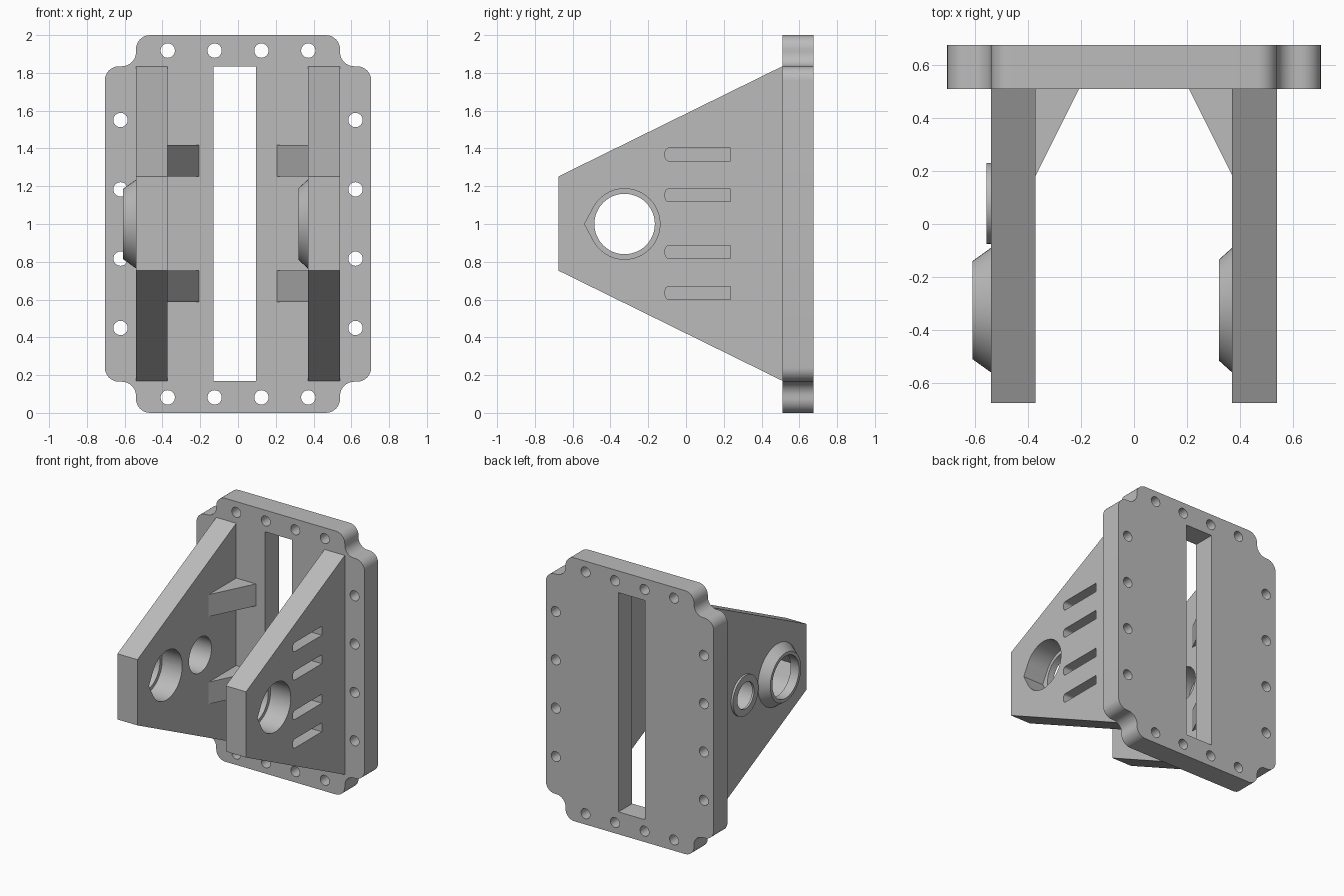
import bpy, bmesh
from math import sin, cos, pi, acos, radians

cube = bpy.data.objects.get("Cube")
if cube:
    bpy.data.objects.remove(cube, do_unlink=True)

grey = bpy.data.materials.new("plain grey")
grey.use_nodes = True
grey.diffuse_color = (0.5, 0.5, 0.5, 1)
grey.node_tree.nodes["Principled BSDF"].inputs["Base Color"].default_value = (0.5, 0.5, 0.5, 1)


def finish(name, bm):
    bmesh.ops.recalc_face_normals(bm, faces=bm.faces)
    mesh = bpy.data.meshes.new(name)
    bm.to_mesh(mesh)
    bm.free()
    mesh.materials.append(grey)
    obj = bpy.data.objects.new(name, mesh)
    bpy.context.collection.objects.link(obj)
    return obj


def prism(name, profiles, axis, lo, hi):
    """Extrude closed outlines along an axis; the outlines use the other two axes in order."""
    bm = bmesh.new()
    for pts in profiles:
        def ring(d):
            return [bm.verts.new((p[:axis] + (d,) + p[axis:])) for p in pts]
        a, b = ring(lo), ring(hi)
        bm.faces.new(a)
        bm.faces.new(b)
        for i in range(len(a)):
            j = (i + 1) % len(a)
            bm.faces.new((a[i], a[j], b[j], b[i]))
    return finish(name, bm)


def arc(u, v, r, start, end, n):
    step = (end - start) / n
    return [(u + r * cos(start + step * i), v + r * sin(start + step * i)) for i in range(n + 1)]


def circle(u, v, r, n=32):
    return arc(u, v, r, 0, 2 * pi, n)[:-1]


def teardrop(u, v, r, tip):
    """Circle drawn out to a point toward -u."""
    a = pi - acos(r / tip)
    return arc(u, v, r, -a, a, 48) + [(u - tip, v)]


def box(u0, u1, v0, v1):
    return [(u0, v0), (u1, v0), (u1, v1), (u0, v1)]


def cut(obj, cutter):
    mod = obj.modifiers.new("cut", 'BOOLEAN')
    mod.operation = 'DIFFERENCE'
    mod.solver = 'EXACT'
    mod.object = cutter
    bpy.context.view_layer.objects.active = obj
    bpy.ops.object.modifier_apply(modifier=mod.name)
    bpy.data.objects.remove(cutter, do_unlink=True)


def boss(name, x, height, y, bore, base, top):
    """Raised ring pointing to -x."""
    section = [(bore, 0), (base, 0), (top, height), (bore, height)]
    n = 48
    bm = bmesh.new()
    rings = [[bm.verts.new((x - h, y + r * cos(2 * pi * i / n), 1 + r * sin(2 * pi * i / n)))
              for i in range(n)] for r, h in section]
    for k in range(4):
        a, b = rings[k], rings[(k + 1) % 4]
        for i in range(n):
            j = (i + 1) % n
            bm.faces.new((a[i], a[j], b[j], b[i]))
    return finish(name, bm)


# Mounting plate: one corner with convex, concave, convex rounding, mirrored round
R = 0.075
corner = (arc(0.705 - R, 1.835 - R, R, 0, pi / 2, 8)
          + arc(0.54 + R, 1.835 + R, R, -pi / 2, -pi, 8)
          + arc(0.54 - R, 2 - R, R, 0, pi / 2, 8))
right_top = [p for i, p in enumerate(corner) if i == 0 or
             abs(p[0] - corner[i - 1][0]) + abs(p[1] - corner[i - 1][1]) > 1e-4]
top_half = right_top + [(-x, z) for x, z in reversed(right_top)]
outline = top_half + [(x, 2 - z) for x, z in reversed(top_half)]
plate = prism("mounting_plate", [outline], 1, 0.51, 0.675)

# Centre window and bolt holes
holes = [box(-0.13, 0.095, 0.17, 1.835)]
for side in (-1, 1):
    for k in (-1.5, -0.5, 0.5, 1.5):
        holes.append(circle(k * 0.248, 1 + side * 0.918, 0.038, 24))
        holes.append(circle(side * 0.622, 1 + k * 0.367, 0.038, 24))
cut(plate, prism("plate_cutter", holes, 1, 0.4, 0.8))

# Side cheeks
cheek = [(0.51, 0.17), (0.51, 1.835), (-0.675, 1.252), (-0.675, 0.753)]
left_cheek = prism("left_cheek", [cheek], 0, 0.37, 0.54)
right_cheek = prism("right_cheek", [cheek], 0, -0.54, -0.372)
SHAFT, PIN = -0.325, 0.078
seat = teardrop(SHAFT, 1, 0.187, 0.212)
cut(left_cheek, prism("left_seat_cutter", [seat], 0, 0.3, 0.6))
cut(right_cheek, prism("right_seat_cutter", [seat, circle(PIN, 1, 0.135, 48)], 0, -0.6, -0.3))

# Blind slots in the left cheek, rounded at the front end
slots = []
for z in (0.635, 0.852, 1.152, 1.368):
    h, r = 0.034, 0.02
    slots.append([(0.235, z - h), (0.235, z + h)]
                 + arc(-0.11 + r, z + h - r, r, pi / 2, pi, 4)
                 + arc(-0.11 + r, z - h + r, r, pi, 1.5 * pi, 4))
cut(left_cheek, prism("slot_cutter", slots, 0, 0.44, 0.6))

# Bearing bosses, whose smaller bore forms the lip behind each seat
boss("left_bearing_boss", 0.37, 0.05, SHAFT, 0.16, 0.235, 0.19)
boss("right_bearing_boss", -0.54, 0.07, SHAFT, 0.16, 0.235, 0.185)
boss("right_small_boss", -0.54, 0.016, PIN, 0.1, 0.153, 0.153)

# Triangular gussets between cheeks and plate
for side, label in ((1, "left"), (-1, "right")):
    tri = [(side * 0.372, 0.18), (side * 0.372, 0.51), (side * 0.207, 0.51)]
    for z, level in ((0.588, "lower"), (1.252, "upper")):
        prism(f"{label}_{level}_gusset", [tri], 2, z, z + 0.167)

# Smooth curved walls, keep edges crisp
for obj in bpy.context.collection.objects:
    if obj.type == 'MESH' and obj.data.materials and obj.data.materials[0] == grey:
        bpy.ops.object.select_all(action='DESELECT')
        obj.select_set(True)
        bpy.context.view_layer.objects.active = obj
        bpy.ops.object.shade_smooth_by_angle(angle=radians(25))
